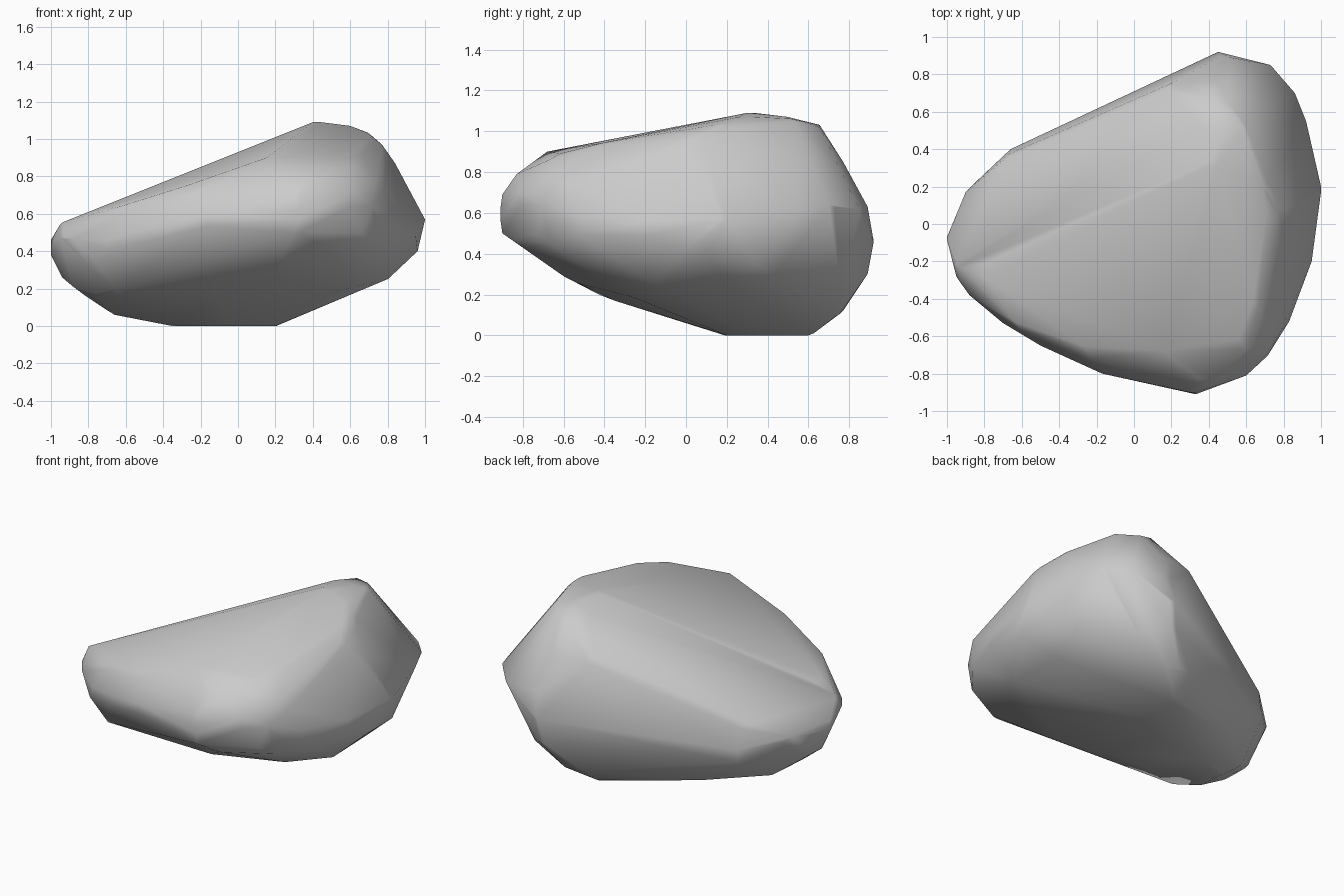
import bpy, bmesh
from math import sin, cos, radians
from mathutils import Vector
from mathutils.geometry import convex_hull_2d

if "Cube" in bpy.data.objects:
    bpy.data.objects.remove(bpy.data.objects["Cube"])

MID = 0.545  # half the height of the boulder


def view_axes(azimuth, elevation):
    """Right and up directions for a profile drawn from a given angle."""
    a, e = radians(azimuth), radians(elevation)
    d = Vector((cos(a), sin(a), 0))
    right = Vector((-d.y, d.x, 0))
    up = Vector((-sin(e) * d.x, -sin(e) * d.y, cos(e)))
    return right, up


def lowered(points):
    return [(u, v - MID) for u, v in points]


# Outlines of the boulder from six sides
front = lowered([(-1, .46), (-1, .38), (-.94, .26), (-.84, .18), (-.66, .06), (-.35, 0), (.2, 0),
                 (.8, .26), (.96, .4), (1, .57), (.84, .87), (.77, .97), (.7, 1.03), (.6, 1.07),
                 (.4, 1.09), (-.8, .61), (-.95, .55)])
side = lowered([(-.92, .58), (-.9, .5), (-.6, .29), (-.35, .17), (.2, 0), (.6, 0), (.77, .12),
                (.89, .3), (.91, .46), (.89, .63), (.77, .85), (.65, 1.02), (.5, 1.07),
                (.3, 1.09), (-.68, .9), (-.83, .79), (-.9, .69)])
top = [(-1, -.07), (-.95, -.28), (-.88, -.38), (-.7, -.53), (-.5, -.65), (-.17, -.8), (.33, -.91),
       (.6, -.81), (.72, -.69), (.83, -.52), (.95, -.2), (1, .2), (.92, .55), (.86, .7),
       (.73, .85), (.45, .92), (-.66, .4), (-.9, .17)]
front_right = [(-.94, .054), (-.898, .157), (.584, .554), (.717, .566), (.783, .536), (1.102, .127),
               (.928, -.277), (.572, -.512), (.283, -.542), (-.139, -.494), (-.783, -.301),
               (-.892, -.15)]
back_left = [(-1.108, .042), (-.91, -.41), (-.729, -.572), (-.53, -.651), (.084, -.651),
             (.518, -.62), (.819, -.458), (.94, -.187), (.819, .114), (.596, .349), (.229, .59),
             (-.108, .663), (-.289, .657), (-.62, .578), (-.711, .518)]
back_below = [(-1, .042), (-.97, .193), (-.608, .596), (-.404, .723), (-.114, .831), (.066, .813),
              (.331, .608), (.753, -.12), (.795, -.331), (.687, -.56), (.53, -.651),
              (.398, -.681), (.229, -.663), (-.849, -.265), (-.976, -.108)]

views = [(-90, 0, front), (0, 0, side), (-90, 90, top),
         (-55, 25, front_right), (125, 25, back_left), (50, -30, back_below)]

# Every outline edge limits the stone with a plane
planes = []
for az, el, outline in views:
    r, up = view_axes(az, el)
    pts = [Vector(p) for p in outline]
    ring = [pts[i] for i in convex_hull_2d(pts)]
    centre = sum(ring, Vector((0, 0))) / len(ring)
    for p, q in zip(ring, ring[1:] + ring[:1]):
        if (q - p).length < 1e-5:
            continue
        n = Vector((q.y - p.y, p.x - q.x)).normalized()
        if n.dot(p - centre) < 0:
            n = -n
        planes.append((r * n.x + up * n.y, n.dot(p) + 0.008))

# Surface points: each outline corner placed midway in its allowed depth
bm = bmesh.new()
for az, el, outline in views:
    r, up = view_axes(az, el)
    d = r.cross(up)
    for u, v in outline:
        p = r * u + up * v
        lo, hi = -3, 3
        for n, c in planes:
            a = n.dot(d)
            if abs(a) > 1e-4:
                t = (c - n.dot(p)) / a
                if a > 0:
                    hi = min(hi, t)
                else:
                    lo = max(lo, t)
        if lo > hi + 0.15:
            continue
        for k in ((0.37, 0.63) if hi > lo else (0.5,)):
            bm.verts.new(p + d * (lo + (hi - lo) * k))

# Wrap the points in a convex skin
bmesh.ops.remove_doubles(bm, verts=bm.verts[:], dist=0.02)
bmesh.ops.convex_hull(bm, input=bm.verts[:])
bmesh.ops.delete(bm, geom=[v for v in bm.verts if not v.link_faces], context='VERTS')
bmesh.ops.recalc_face_normals(bm, faces=bm.faces[:])
floor = min(v.co.z for v in bm.verts)
bmesh.ops.translate(bm, verts=bm.verts[:], vec=(0, 0, -floor))
for f in bm.faces:
    f.smooth = True

mesh = bpy.data.meshes.new("boulder")
bm.to_mesh(mesh)
bm.free()
boulder = bpy.data.objects.new("boulder", mesh)
bpy.context.collection.objects.link(boulder)
